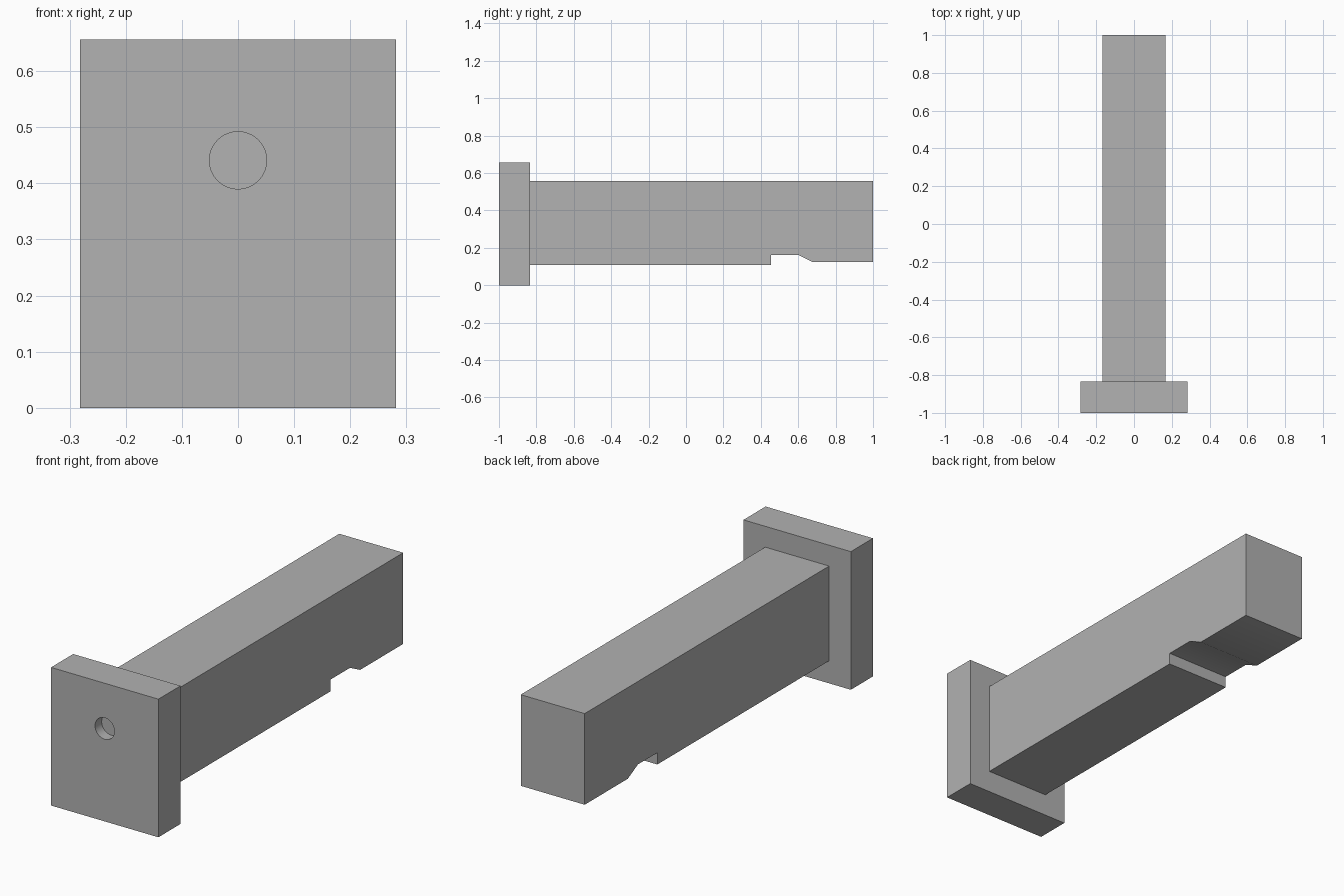
import bpy
import bmesh
from math import radians

cube = bpy.data.objects.get("Cube")
if cube:
    bpy.data.objects.remove(cube, do_unlink=True)

# One plain grey for the whole model
grey = bpy.data.materials.new("plain_grey")
grey.use_nodes = True
COLOUR = (0.445, 0.445, 0.445, 1)
grey.diffuse_color = COLOUR
grey.node_tree.nodes["Principled BSDF"].inputs["Base Color"].default_value = COLOUR

FRONT, PLATE_BACK, REAR = -1.0, -0.834, 1.0


def extruded_bar(name, profile, half_width):
    """Extrude a side profile of (y, z) points across x."""
    bm = bmesh.new()
    face = bm.faces.new([bm.verts.new((-half_width, y, z)) for y, z in profile])
    side = bmesh.ops.extrude_face_region(bm, geom=[face])
    moved = [v for v in side["geom"] if isinstance(v, bmesh.types.BMVert)]
    bmesh.ops.translate(bm, verts=moved, vec=(2 * half_width, 0, 0))
    bmesh.ops.recalc_face_normals(bm, faces=bm.faces)
    mesh = bpy.data.meshes.new(name)
    bm.to_mesh(mesh)
    bm.free()
    mesh.materials.append(grey)
    obj = bpy.data.objects.new(name, mesh)
    bpy.context.collection.objects.link(obj)
    return obj


def smooth(obj):
    bpy.ops.object.select_all(action="DESELECT")
    obj.select_set(True)
    bpy.context.view_layer.objects.active = obj
    bpy.ops.object.shade_smooth_by_angle(angle=radians(30))


# Head plate
plate = extruded_bar("head_plate", [
    (FRONT, 0), (PLATE_BACK, 0), (PLATE_BACK, 0.656), (FRONT, 0.656)], 0.282)

# Shallow round recess in the plate's front face
bpy.ops.mesh.primitive_cylinder_add(
    vertices=64, radius=0.051, depth=0.1,
    location=(0, FRONT, 0.441), rotation=(radians(90), 0, 0))
cutter = bpy.context.object
cutter.name = "recess_cutter"
cutter.data.materials.append(grey)
cutter.hide_render = True
recess = plate.modifiers.new("recess", "BOOLEAN")
recess.operation = "DIFFERENCE"
recess.solver = "EXACT"
recess.object = cutter
bpy.context.view_layer.objects.active = plate
bpy.ops.object.modifier_apply(modifier=recess.name)
bpy.data.objects.remove(cutter, do_unlink=True)
smooth(plate)

# Long shaft with a ramped notch underneath
shaft = extruded_bar("shaft", [
    (PLATE_BACK, 0.107), (0.455, 0.107), (0.455, 0.163), (0.6, 0.163),
    (0.677, 0.124), (REAR, 0.124), (REAR, 0.557), (PLATE_BACK, 0.557)], 0.168)
smooth(shaft)
